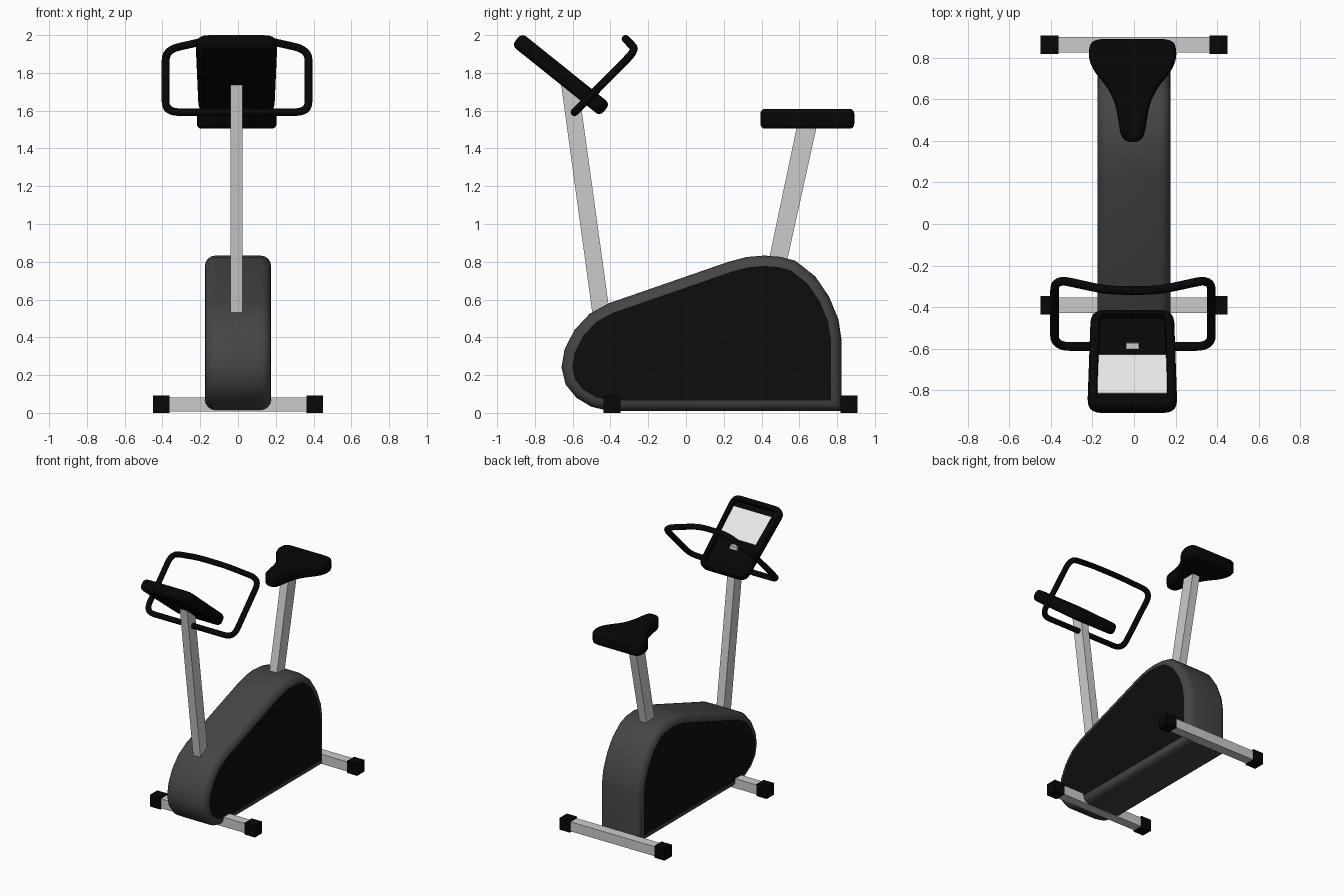
import bpy, bmesh, math
from mathutils import Vector, Matrix

cube = bpy.data.objects.get("Cube")
if cube:
    bpy.data.objects.remove(cube)


def material(name, value, rough=0.6):
    m = bpy.data.materials.new(name)
    m.use_nodes = True
    color = (value, value, value, 1)
    m.diffuse_color = color
    node = next(n for n in m.node_tree.nodes if n.type == 'BSDF_PRINCIPLED')
    node.inputs["Base Color"].default_value = color
    node.inputs["Roughness"].default_value = rough
    return m


BLACK = material("black rubber", 0.002)
PANEL = material("black panel", 0.004)
GREY = material("dark grey casing", 0.06)
METAL = material("light grey metal", 0.6)
SCREEN = material("pale screen", 0.82)

# Local frames: SIDE draws in (y, z) and extrudes along x; FLAT draws in (x, y)
SIDE = Matrix(((0, 0, 1, 0), (1, 0, 0, 0), (0, 1, 0, 0), (0, 0, 0, 1)))
FLAT = Matrix.Identity(4)


def add(name, data, mats):
    for m in mats:
        data.materials.append(m)
    ob = bpy.data.objects.new(name, data)
    bpy.context.scene.collection.objects.link(ob)
    return ob


def rounded(points, radius, steps=5):
    """Round every corner of a closed path."""
    pts = [Vector(p) for p in points]
    out = []
    for i, p in enumerate(pts):
        a, b = pts[i - 1] - p, pts[(i + 1) % len(pts)] - p
        start = p + a.normalized() * min(radius, a.length * 0.45)
        end = p + b.normalized() * min(radius, b.length * 0.45)
        for k in range(steps + 1):
            t = k / steps
            out.append(start * (1 - t) ** 2 + p * 2 * t * (1 - t) + end * t * t)
    return out


def slab(name, outline, depth, frame, mats, bevel=0, recess=0, face_rule=None):
    """Extrude an outline symmetrically, round its rims, optionally sink the top."""
    bm = bmesh.new()
    base = bm.faces.new([bm.verts.new((p[0], p[1], -depth / 2)) for p in outline])
    grown = bmesh.ops.extrude_face_region(bm, geom=[base])["geom"]
    for v in grown:
        if isinstance(v, bmesh.types.BMVert):
            v.co.z = depth / 2
    bmesh.ops.recalc_face_normals(bm, faces=bm.faces)
    if bevel:
        rims = [e for e in bm.edges if abs(e.verts[0].co.z - e.verts[1].co.z) < 1e-5]
        bmesh.ops.bevel(bm, geom=rims, offset=bevel, segments=4, profile=0.5,
                        affect='EDGES', clamp_overlap=False)
    bm.normal_update()
    if recess:
        top = max(bm.faces, key=lambda f: f.calc_area() * f.normal.z)
        bmesh.ops.inset_individual(bm, faces=[top], thickness=0.012)
        bmesh.ops.inset_individual(bm, faces=[top], thickness=0.004, depth=-recess)
    bm.normal_update()
    for f in bm.faces:
        f.smooth = bevel > 0
        if face_rule and face_rule(f):
            f.material_index = 1
    for e in bm.edges:
        a, b = e.link_faces
        flat = max(len(a.verts), len(b.verts)) > 4
        e.smooth = not flat and e.calc_face_angle(0) < math.radians(40)
    bm.transform(frame)
    bmesh.ops.recalc_face_normals(bm, faces=bm.faces)
    me = bpy.data.meshes.new(name)
    bm.to_mesh(me)
    bm.free()
    return add(name, me, mats)


def box(name, center, size, mat):
    x, y = size[0] / 2, size[1] / 2
    return slab(name, [(-x, -y), (x, -y), (x, y), (-x, y)], size[2],
                Matrix.Translation(center), [mat])


# Flywheel casing with black side panels
casing = [(-0.405, 0.01), (0.823, 0.01), (0.823, 0.39), (0.807, 0.495), (0.757, 0.616),
          (0.685, 0.722), (0.58, 0.805), (0.50, 0.826), (0.415, 0.833), (0.32, 0.825),
          (0.225, 0.80), (-0.41, 0.58), (-0.51, 0.525), (-0.59, 0.44), (-0.643, 0.336),
          (-0.659, 0.24), (-0.637, 0.15), (-0.58, 0.08), (-0.50, 0.032)]
slab("casing", casing, 0.35, SIDE, [GREY, PANEL], bevel=0.055,
     face_rule=lambda f: len(f.verts) > 4)

# Floor bars with end caps
for label, y in (("front", -0.392), ("rear", 0.863)):
    box(label + "_floor_bar", (0, y, 0.045), (0.76, 0.074, 0.074), METAL)
    for side, s in (("left", 1), ("right", -1)):
        box(f"{label}_{side}_foot_cap", (s * 0.407, y, 0.046), (0.088, 0.088, 0.092), BLACK)

# Slanted posts
shift = Matrix.Translation((-0.007, 0, 0))
slab("console_post", [(-0.492, 0.5), (-0.40, 0.5), (-0.574, 1.76), (-0.664, 1.76)],
     0.064, shift @ SIDE, [METAL])
slab("seat_post", [(0.428, 0.76), (0.525, 0.76), (0.695, 1.53), (0.59, 1.53)],
     0.064, shift @ SIDE, [METAL])

# Saddle: half outline mirrored, then softened
half = [(0.052, 0.394), (0.08, 0.57), (0.115, 0.65), (0.19, 0.74), (0.215, 0.81), (0.20, 0.891)]
saddle = half + [(-x, y) for x, y in reversed(half)]
slab("saddle", rounded(saddle, 0.06), 0.105,
     Matrix.Translation((-0.007, 0.0, 1.557)), [BLACK], bevel=0.025)

# Tilted console with a sunken face and a screen plate
tilt = math.radians(38.7)
c, s = math.cos(tilt), math.sin(tilt)
frame = Matrix(((-1, 0, 0, -0.008), (0, -c, s, -0.662), (0, s, c, 1.791), (0, 0, 0, 1)))
tray = [(-0.20, -0.30), (0.20, -0.30), (0.217, 0.30), (-0.217, 0.30)]
slab("console", rounded(tray, 0.07), 0.085, frame, [BLACK], bevel=0.03, recess=0.03)
slab("console_screen", [(-0.165, -0.027), (0.165, -0.027), (0.168, 0.21), (-0.168, 0.21)],
     0.008, frame @ Matrix.Translation((0, 0, 0.016)), [SCREEN])

# Handlebar: one closed tube
right = [(0.378, -0.59, 1.592), (0.378, -0.264, 1.922), (0.12, -0.32, 1.98)]
loop = rounded(right + [(-x, y, z) for x, y, z in reversed(right)], 0.075, 6)
curve = bpy.data.curves.new("handlebar", 'CURVE')
curve.dimensions = '3D'
curve.bevel_depth = 0.021
curve.bevel_resolution = 3
spline = curve.splines.new('POLY')
spline.points.add(len(loop) - 1)
for point, co in zip(spline.points, loop):
    point.co = (co.x, co.y, co.z, 1)
spline.use_cyclic_u = True
spline.use_smooth = True
add("handlebar", curve, [BLACK]).location.x = -0.005
